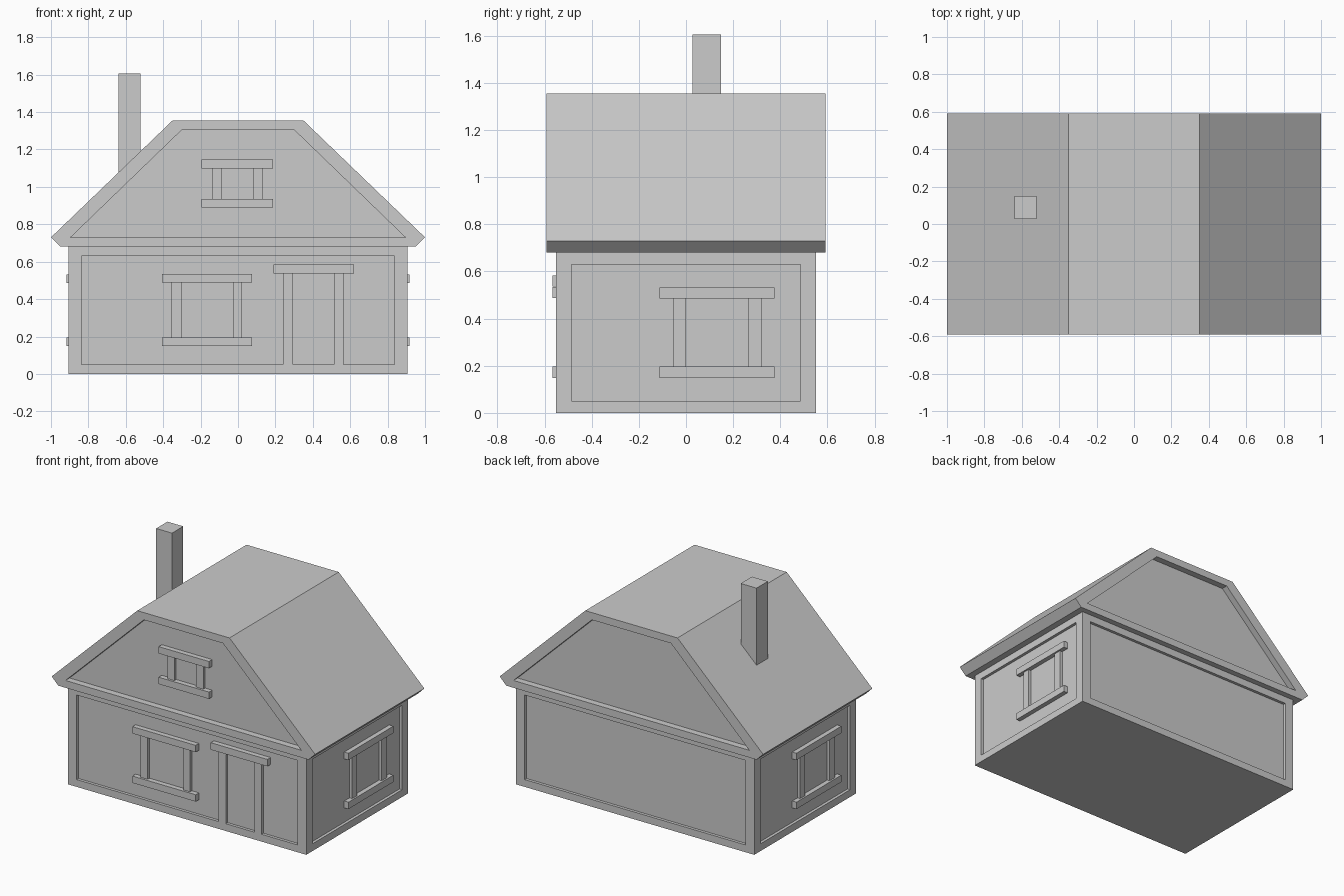
import bpy, bmesh
from mathutils import Vector

if "Cube" in bpy.data.objects:
    bpy.data.objects.remove(bpy.data.objects["Cube"])


def finish(name, bm):
    bmesh.ops.recalc_face_normals(bm, faces=bm.faces[:])
    me = bpy.data.meshes.new(name)
    bm.to_mesh(me)
    bm.free()
    ob = bpy.data.objects.new(name, me)
    bpy.context.collection.objects.link(ob)
    return ob


def prism(profile, half_y):
    """Extrude an x-z outline from front to back."""
    bm = bmesh.new()
    f = bm.faces.new([bm.verts.new((x, -half_y, z)) for x, z in profile])
    new = bmesh.ops.extrude_face_region(bm, geom=[f], use_keep_orig=True)["geom"]
    bmesh.ops.translate(bm, vec=(0, 2 * half_y, 0),
                        verts=[v for v in new if isinstance(v, bmesh.types.BMVert)])
    bmesh.ops.recalc_face_normals(bm, faces=bm.faces[:])
    return bm


def recess(bm, normal, outline, depth):
    """Sink a panel with the given corner points into the face facing normal."""
    bm.normal_update()
    n = Vector(normal)
    face = max(bm.faces, key=lambda f: f.normal.dot(n) + f.calc_area() * 1e-3)
    bmesh.ops.inset_individual(bm, faces=[face], thickness=0.02)
    for v in face.verts:
        v.co = min((Vector(p) for p in outline), key=lambda p: (p - v.co).length)
    face = bmesh.ops.extrude_discrete_faces(bm, faces=[face])["faces"][0]
    bmesh.ops.translate(bm, verts=face.verts[:], vec=-n * depth)


def box(name, lo, hi):
    bm = bmesh.new()
    bmesh.ops.create_cube(bm, size=1)
    for v in bm.verts:
        v.co = [lo[i] if v.co[i] < 0 else hi[i] for i in range(3)]
    return finish(name, bm)


def wall_box(name, side, u, z, near, far):
    """Box on a wall: u runs along the wall, near/far measured outwards."""
    if side == "front":
        return box(name, (u[0], -far, z[0]), (u[1], -near, z[1]))
    if side == "right":
        return box(name, (near, u[0], z[0]), (far, u[1], z[1]))
    return box(name, (-far, -u[1], z[0]), (-near, -u[0], z[1]))


def window(name, side, bar, posts, low, high, panel, post_out, bar_out):
    """Sill and lintel bars joined by two posts."""
    h = 0.047
    back = panel - 0.01
    wall_box(name + "_sill", side, bar, (low, low + h), back, bar_out)
    wall_box(name + "_lintel", side, bar, (high - h, high), back, bar_out)
    for i, p in enumerate(posts):
        wall_box(f"{name}_post_{i + 1}", side, p, (low + h, high - h), back, post_out)


BX, BY, RY = 0.905, 0.552, 0.592
WALL_D, GABLE_D = 0.02, 0.045

# Walls with sunken panels on all four sides
bm = prism([(-BX, 0), (BX, 0), (BX, 0.68), (-BX, 0.68)], BY)
for s in (-1, 1):
    recess(bm, (0, s, 0), [(x, s * BY, z) for x in (-0.838, 0.838) for z in (0.05, 0.63)], WALL_D)
    recess(bm, (s, 0, 0), [(s * BX, y, z) for y in (-0.486, 0.486) for z in (0.05, 0.63)], WALL_D)
finish("walls", bm)

# Roof with flat ridge and sunken gables
bm = prism([(-0.95, 0.68), (0.95, 0.68), (1, 0.73), (0.35, 1.355), (-0.35, 1.355), (-1, 0.73)], RY)
for s in (-1, 1):
    recess(bm, (0, s, 0), [(x, s * RY, z) for x, z in
           ((-0.895, 0.73), (0.895, 0.73), (0.3, 1.305), (-0.3, 1.305))], GABLE_D)
bmesh.ops.remove_doubles(bm, verts=bm.verts[:], dist=1e-4)
finish("roof", bm)

# Chimney
box("chimney", (-0.64, 0.027, 0.95), (-0.52, 0.149, 1.605))

# Windows
window("front_window", "front", (-0.405, 0.076), ((-0.355, -0.3), (-0.028, 0.022)),
       0.149, 0.535, BY - WALL_D, BY, BY + 0.015)
gp = RY - GABLE_D
window("gable_window", "front", (-0.195, 0.187), ((-0.14, -0.086), (0.079, 0.134)),
       0.889, 1.146, gp, gp + 0.02, gp + 0.035)
for side in ("right", "left"):
    window(side + "_window", side, (-0.112, 0.375), ((-0.055, -0.002), (0.266, 0.321)),
           0.149, 0.532, BX - WALL_D, BX, BX + 0.012)

# Door posts and lintel
wall_box("door_lintel", "front", (0.19, 0.62), (0.536, 0.584), BY - WALL_D - 0.01, BY + 0.015)
for i, u in enumerate(((0.24, 0.294), (0.513, 0.565))):
    wall_box(f"door_post_{i + 1}", "front", u, (0.05, 0.536), BY - WALL_D - 0.01, BY)
